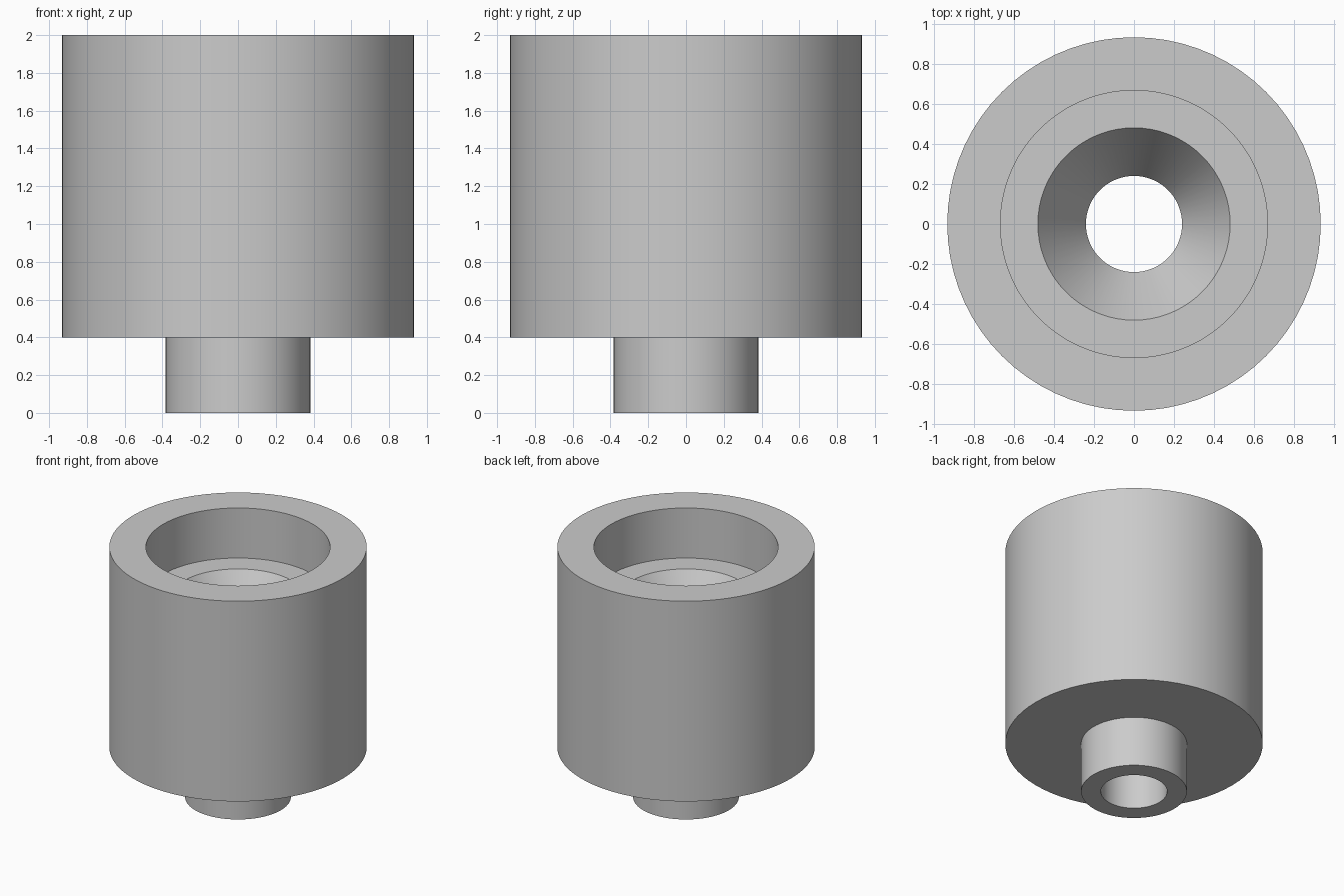
import bpy
import bmesh
import math

cube = bpy.data.objects.get("Cube")
if cube:
    bpy.data.objects.remove(cube, do_unlink=True)

SEGMENTS = 72

grey = bpy.data.materials.new("plain_grey")
grey.use_nodes = True
colour = (0.6, 0.6, 0.6, 1.0)
grey.diffuse_color = colour
grey.node_tree.nodes["Principled BSDF"].inputs["Base Color"].default_value = colour


def lathe(name, profile, material):
    """Spin a closed (radius, height) outline around the z axis."""
    bm = bmesh.new()
    rings = []
    for i in range(SEGMENTS):
        a = math.tau * i / SEGMENTS
        rings.append([bm.verts.new((r * math.cos(a), r * math.sin(a), z))
                      for r, z in profile])
    n = len(profile)
    for i, ring in enumerate(rings):
        after = rings[(i + 1) % SEGMENTS]
        for j in range(n):
            k = (j + 1) % n
            bm.faces.new((ring[j], after[j], after[k], ring[k]))
    bmesh.ops.recalc_face_normals(bm, faces=bm.faces)
    mesh = bpy.data.meshes.new(name)
    bm.to_mesh(mesh)
    bm.free()
    mesh.materials.append(material)
    obj = bpy.data.objects.new(name, mesh)
    bpy.context.collection.objects.link(obj)
    bpy.ops.object.select_all(action="DESELECT")
    obj.select_set(True)
    bpy.context.view_layer.objects.active = obj
    bpy.ops.object.shade_smooth_by_angle(angle=math.radians(25))
    return obj


# Stepped bushing: narrow neck, wide body, counterbore, conical seat, through hole
lathe("stepped_bushing", [
    (0.24, 0.0), (0.383, 0.0),      # neck end
    (0.383, 0.4), (0.932, 0.4),     # shoulder
    (0.932, 2.0), (0.667, 2.0),     # top rim
    (0.667, 1.6), (0.48, 1.6),      # counterbore ledge
    (0.24, 1.23),                   # foot of conical seat
], grey)
